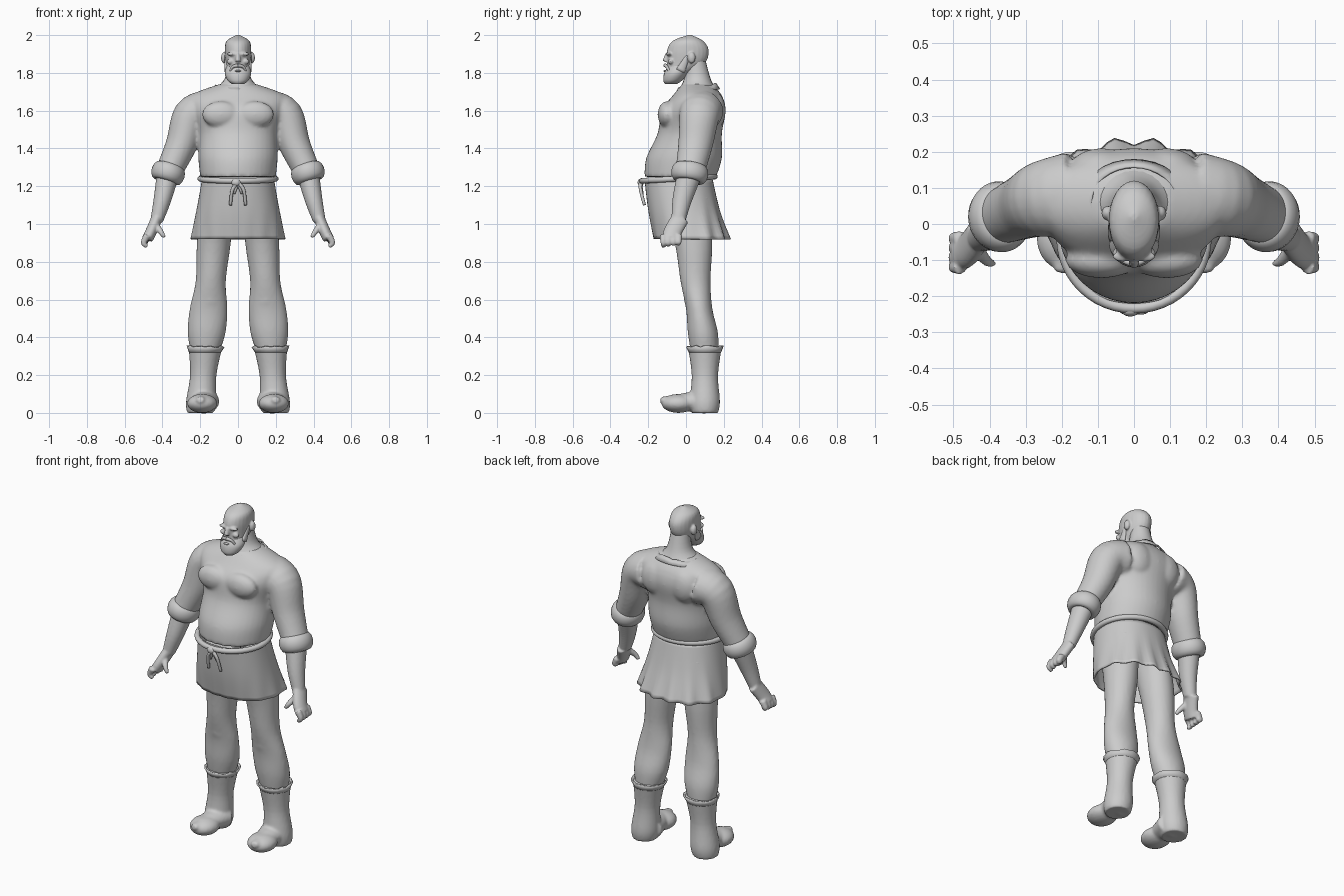
import bpy, bmesh, math, random
from mathutils import Vector, Matrix

if "Cube" in bpy.data.objects:
    bpy.data.objects.remove(bpy.data.objects["Cube"], do_unlink=True)

random.seed(4)
X, Y = Vector((1, 0, 0)), Vector((0, 1, 0))
SIDES = (1, -1)

grey = bpy.data.materials.new("light_grey")
grey.use_nodes = True
grey.diffuse_color = (.6, .6, .6, 1)
for node in grey.node_tree.nodes:
    if node.type == 'BSDF_PRINCIPLED':
        node.inputs["Base Color"].default_value = grey.diffuse_color


def smooth_rings(rings, steps):
    """Pass a smooth curve through every ring value."""
    out = []
    last = len(rings) - 1
    for i in range(last):
        before, start, end, after = (rings[max(0, min(last, k))] for k in range(i - 1, i + 3))
        for step in range(steps):
            t = step / steps
            ring = []
            for p, q, r, s in zip(before, start, end, after):
                bend = p + p - 5 * q + 4 * r - s + t * (3 * (q - r) + s - p)
                ring.append(q + t / 2 * (r - p + t * bend))
            out.append(ring)
    return out + [rings[-1]]


def skin(bm, rings, ref=None, sides=24, steps=5, power=1, cap=True):
    """Skin rings (x, y, z, radius, radius along ref); rings stay level without ref."""
    rings = smooth_rings(rings, steps)
    centres = [Vector(ring[:3]) for ring in rings]
    loops = []
    for i, (middle, ring) in enumerate(zip(centres, rings)):
        u, v = X, Y
        if ref:
            along = (centres[min(i + 1, len(rings) - 1)] - centres[max(i - 1, 0)]).normalized()
            u = ref.cross(along).normalized()
            v = along.cross(u)
        loop = []
        for k in range(sides):
            angle = math.tau * k / sides
            c, s = (math.copysign(abs(w) ** power, w) for w in (math.cos(angle), math.sin(angle)))
            loop.append(bm.verts.new(middle + u * c * ring[-2] + v * s * ring[-1]))
        loops.append(loop)
    for lower, upper in zip(loops, loops[1:]):
        for k in range(sides):
            j = (k + 1) % sides
            bm.faces.new((lower[k], lower[j], upper[j], upper[k]))
    if cap:
        bm.faces.new(loops[0])
        bm.faces.new(loops[-1])


def column(bm, rows, centre_x=lambda z: 0, **options):
    """Level rings from rows of (y, z, half width, half depth)."""
    skin(bm, [(centre_x(row[1]), *row) for row in rows], **options)


def limb(bm, points, start, end, flat=1, side=1, ref=Y):
    """Tapered tube along points, widened along ref by the flat factor."""
    rings = []
    for i, (x, y, z) in enumerate(points):
        radius = start + (end - start) * i / (len(points) - 1)
        rings.append((side * x, y, z, radius, radius * flat))
    skin(bm, rings, ref=ref)


def ball(bm, centre, radii):
    bmesh.ops.create_uvsphere(bm, u_segments=24, v_segments=16, radius=1,
                              matrix=Matrix.Translation(centre) @ Matrix.Diagonal((*radii, 1)))


def finish(name, bm, voxel=0, mirror=False, thick=0):
    """Turn the mesh into a smooth object, fusing overlapping volumes if asked."""
    bmesh.ops.recalc_face_normals(bm, faces=bm.faces)
    mesh = bpy.data.meshes.new(name)
    bm.to_mesh(mesh)
    bm.free()
    mesh.shade_smooth()
    mesh.materials.append(grey)
    obj = bpy.data.objects.new(name, mesh)
    bpy.context.collection.objects.link(obj)
    if voxel:
        fuse = obj.modifiers.new("fuse", 'REMESH')
        fuse.mode, fuse.voxel_size, fuse.use_smooth_shade = 'VOXEL', voxel, True
        obj.modifiers.new("relax", 'SMOOTH').iterations = 4
    if thick:
        obj.modifiers.new("thickness", 'SOLIDIFY').thickness = thick
    if mirror:
        obj.modifiers.new("mirror", 'MIRROR')


def hoop(name, location, major, minor, scale, rotation):
    bpy.ops.mesh.primitive_torus_add(location=location, rotation=rotation,
                                     major_radius=major, minor_radius=minor)
    obj = bpy.context.object
    obj.name, obj.scale = name, scale
    obj.data.shade_smooth()
    obj.data.materials.append(grey)


def leg_x(z):
    """The legs spread apart toward the ground."""
    return .2 - .08 * z


# Shirt: torso, chest, shoulder blades and sleeves fused together
bm = bmesh.new()
column(bm, [(.06, 1.74, .1, .08), (.06, 1.68, .25, .13), (.04, 1.6, .25, .17),
            (.02, 1.48, .21, .17), (-.01, 1.35, .21, .2), (-.03, 1.25, .2, .19)], sides=40)
for side in SIDES:
    ball(bm, (side * .09, -.1, 1.58), (.1, .05, .07))
    ball(bm, (side * .09, .15, 1.6), (.09, .06, .1))
    limb(bm, [(.17, .08, 1.6), (.25, .07, 1.57), (.3, .05, 1.42), (.37, .02, 1.27)],
         .11, .07, flat=1.1, side=side)
finish("shirt", bm, voxel=.01)

# Ragged neckline that rises toward the back
bm = bmesh.new()
column(bm, [(.06, 1.7, .15, .12), (.06, 1.73, .12, .1)], sides=32, steps=1, cap=False)
for vert in bm.verts:
    ragged = random.uniform(-.007, .007) if vert.co.z > 1.71 else 0
    vert.co.z += vert.co.y / 8 - .007 + ragged
finish("collar", bm, thick=.006)

# Rolled sleeve cuffs
for side, label in zip(SIDES, ("left", "right")):
    hoop(label + "_sleeve_cuff", (side * .37, .02, 1.27), .06, .03, (1, 1.1, 1.6),
         (-.15, -.3 * side, 0))

# Forearms with palms, curled fingers and thumbs
bm = bmesh.new()
limb(bm, [(.37, .02, 1.27), (.4, -.02, 1.13), (.43, -.04, 1.02)], .06, .034, flat=1.1)
limb(bm, [(.43, -.03, 1.03), (.46, -.07, .96), (.48, -.08, .92)], .03, .03, flat=1.6)
for i in range(4):
    y = .027 * i - .12
    limb(bm, [(.48, y, .94), (.5, y, .9), (.48, y, .88 + i / 120)], .02, .01)
limb(bm, [(.44, -.06, 1), (.41, -.1, .96), (.39, -.11, .93)], .02, .01)
finish("forearms_and_hands", bm, voxel=.006, mirror=True)

# Head: skull, nose, brows and ears
bm = bmesh.new()
column(bm, [(.02, 2, .01, .01), (.01, 1.97, .06, .08), (.01, 1.92, .07, .11),
            (0, 1.85, .065, .1), (-.05, 1.79, .05, .06), (-.07, 1.75, .03, .03)])
limb(bm, [(0, -.1, 1.9), (0, -.11, 1.86)], .01, .015)
for side in SIDES:
    ball(bm, (side * .03, -.09, 1.9), (.03, .015, .01))
    ball(bm, (side * .04, -.08, 1.86), (.02, .015, .015))
    ball(bm, (side * .075, .03, 1.88), (.015, .02, .03))
finish("head", bm, voxel=.005)

# Beard with drooping moustache and sideburns up to the ears
bm = bmesh.new()
column(bm, [(-.02, 1.84, .06, .07), (-.05, 1.8, .07, .065), (-.07, 1.76, .055, .05),
            (-.08, 1.74, .03, .03)])
ball(bm, (0, -.11, 1.81), (.016, .01, .005))
for side in SIDES:
    limb(bm, [(0, -.11, 1.84), (.03, -.1, 1.83), (.05, -.08, 1.79)], .01, .005, side=side)
    limb(bm, [(.06, -.03, 1.81), (.065, .01, 1.89)], .012, .006, flat=2, side=side)
finish("beard", bm)

# Neck
bm = bmesh.new()
column(bm, [(.05, 1.88, .05, .05), (.06, 1.77, .07, .07), (.06, 1.71, .13, .1)])
finish("neck", bm)

# Tunic skirt with loose folds growing toward the back hem
bm = bmesh.new()
column(bm, [(-.04, 1.24, .19, .18), (-.01, 1.07, .22, .19), (.03, .92, .25, .2)],
       sides=72, power=.9, cap=False)
for vert in bm.verts:
    outward = Vector((vert.co.x, vert.co.y, 0)).normalized()
    hang = max(0, 1.2 - vert.co.z) * 3
    depth = .016 if vert.co.y > .08 else .004
    vert.co += outward * math.cos(14 * math.atan2(outward.y, outward.x)) * depth * hang * hang
finish("tunic_skirt", bm, thick=.008)

# Rope belt, knot and hanging ends
hoop("rope_belt", (0, -.04, 1.24), .2, .015, (1, .97, 1), (.06, 0, 0))
bm = bmesh.new()
ball(bm, (-.01, -.24, 1.22), (.025, .016, .02))
for side in SIDES:
    limb(bm, [(0, -.24, 1.22), (.03, -.24, 1.18), (.04, -.22, 1.1)], .01, .008, side=side)
    limb(bm, [(0, -.24, 1.22), (.02, -.23, 1.16)], .01, .005, side=side)
finish("belt_knot", bm)

# Trouser legs with a soft knee
bm = bmesh.new()
column(bm, [(0, 1.15, .09, .13), (.04, .9, .09, .1), (.05, .7, .08, .08), (.07, .55, .1, .07),
            (.09, .42, .1, .08), (.1, .3, .07, .07)], leg_x)
ball(bm, (.15, .03, .6), (.06, .04, .05))
finish("trouser_legs", bm, voxel=.01, mirror=True)

# Boots: shaft fused with the pointed foot
bm = bmesh.new()
column(bm, [(.1, .35, .09, .09), (.1, .2, .07, .07), (.1, .06, .08, .08), (.1, 0, .07, .07)], leg_x)
ball(bm, (.19, -.04, .05), (.08, .09, .05))
limb(bm, [(.18, .1, .06), (.19, -.04, .06), (.2, -.135, .07)], .065, .015, flat=1.3, ref=X)
finish("boots", bm, voxel=.008, mirror=True)

# Uneven folded rim around each boot top
bm = bmesh.new()
column(bm, [(.1, .31, .08, .08), (.1, .35, .1, .1)], leg_x, steps=2, cap=False)
for vert in bm.verts:
    if vert.co.z > .34:
        vert.co.z += random.uniform(-.006, .006)
finish("boot_rims", bm, mirror=True, thick=.008)
